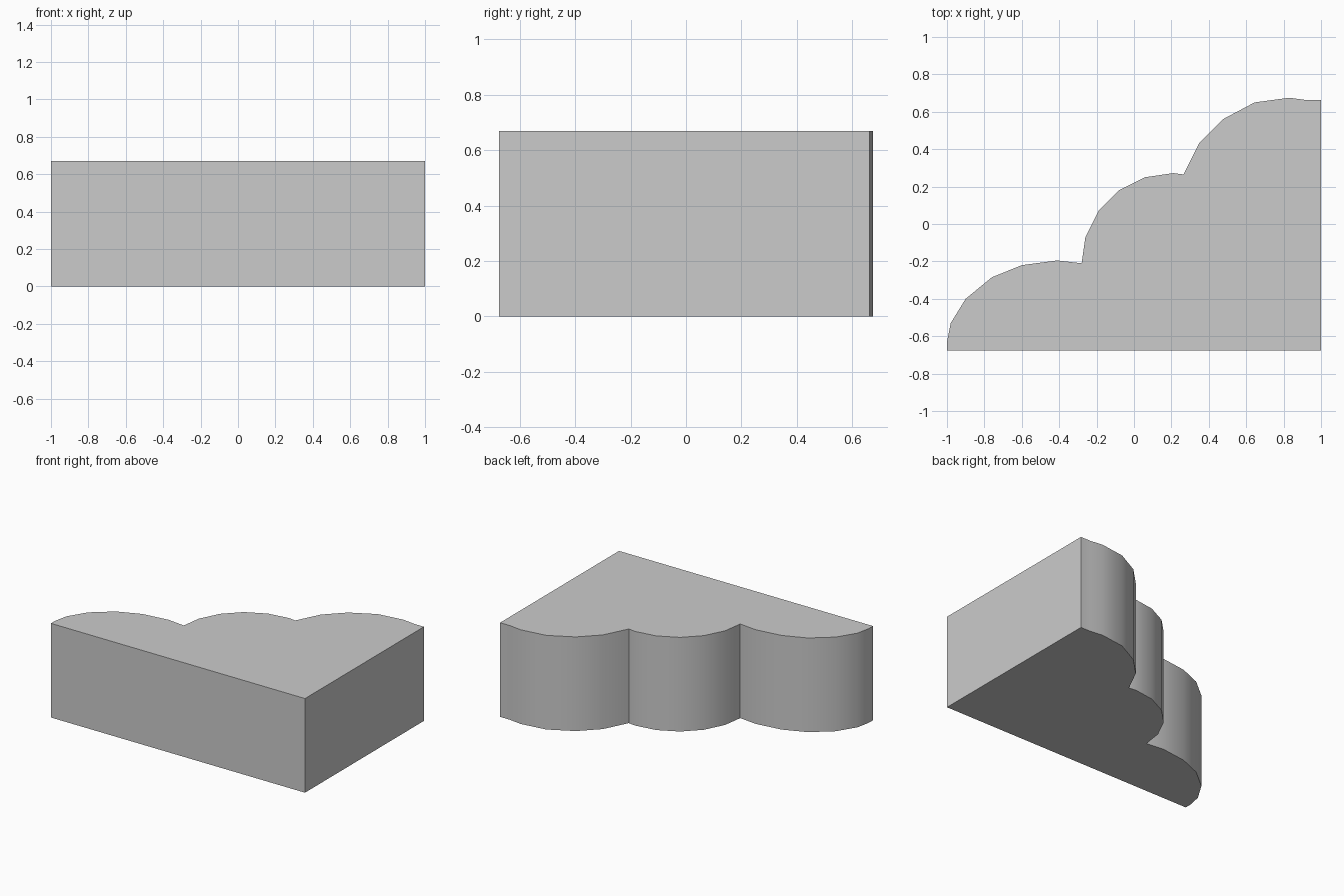
import bpy
import bmesh
import math

cube = bpy.data.objects.get("Cube")
if cube:
    bpy.data.objects.remove(cube, do_unlink=True)

HEIGHT = 0.67
FRONT = -0.675

# Plain grey material
grey = bpy.data.materials.new("light_grey")
grey.use_nodes = True
colour = (0.6, 0.6, 0.6, 1)
grey.diffuse_color = colour
grey.node_tree.nodes["Principled BSDF"].inputs["Base Color"].default_value = colour

# Outline: straight front and left side, three rounded lobes stepping up
low_lobe = [(-1, -0.63), (-0.98, -0.53), (-0.9, -0.4), (-0.76, -0.285),
            (-0.6, -0.22), (-0.41, -0.195), (-0.28, -0.21)]
middle_lobe = [(-0.26, -0.07), (-0.19, 0.07), (-0.08, 0.18),
               (0.06, 0.25), (0.21, 0.272), (0.265, 0.265)]
high_lobe = [(0.35, 0.435), (0.475, 0.56), (0.645, 0.65),
             (0.83, 0.675), (0.92, 0.663), (1, 0.662)]
outline = [(1, FRONT), (-1, FRONT)] + low_lobe + middle_lobe + high_lobe

# Extrude the outline into a solid block
bm = bmesh.new()
base = bm.faces.new([bm.verts.new((x, y, 0)) for x, y in outline])
result = bmesh.ops.extrude_face_region(bm, geom=[base], use_keep_orig=True)
top_verts = [g for g in result["geom"] if isinstance(g, bmesh.types.BMVert)]
bmesh.ops.translate(bm, verts=top_verts, vec=(0, 0, HEIGHT))
bmesh.ops.recalc_face_normals(bm, faces=bm.faces)
mesh = bpy.data.meshes.new("scalloped_block")
bm.to_mesh(mesh)
bm.free()
mesh.materials.append(grey)

block = bpy.data.objects.new("scalloped_block", mesh)
bpy.context.collection.objects.link(block)

# Smooth lobes, sharp corners
bpy.ops.object.select_all(action="DESELECT")
block.select_set(True)
bpy.context.view_layer.objects.active = block
bpy.ops.object.shade_smooth_by_angle(angle=math.radians(35))
